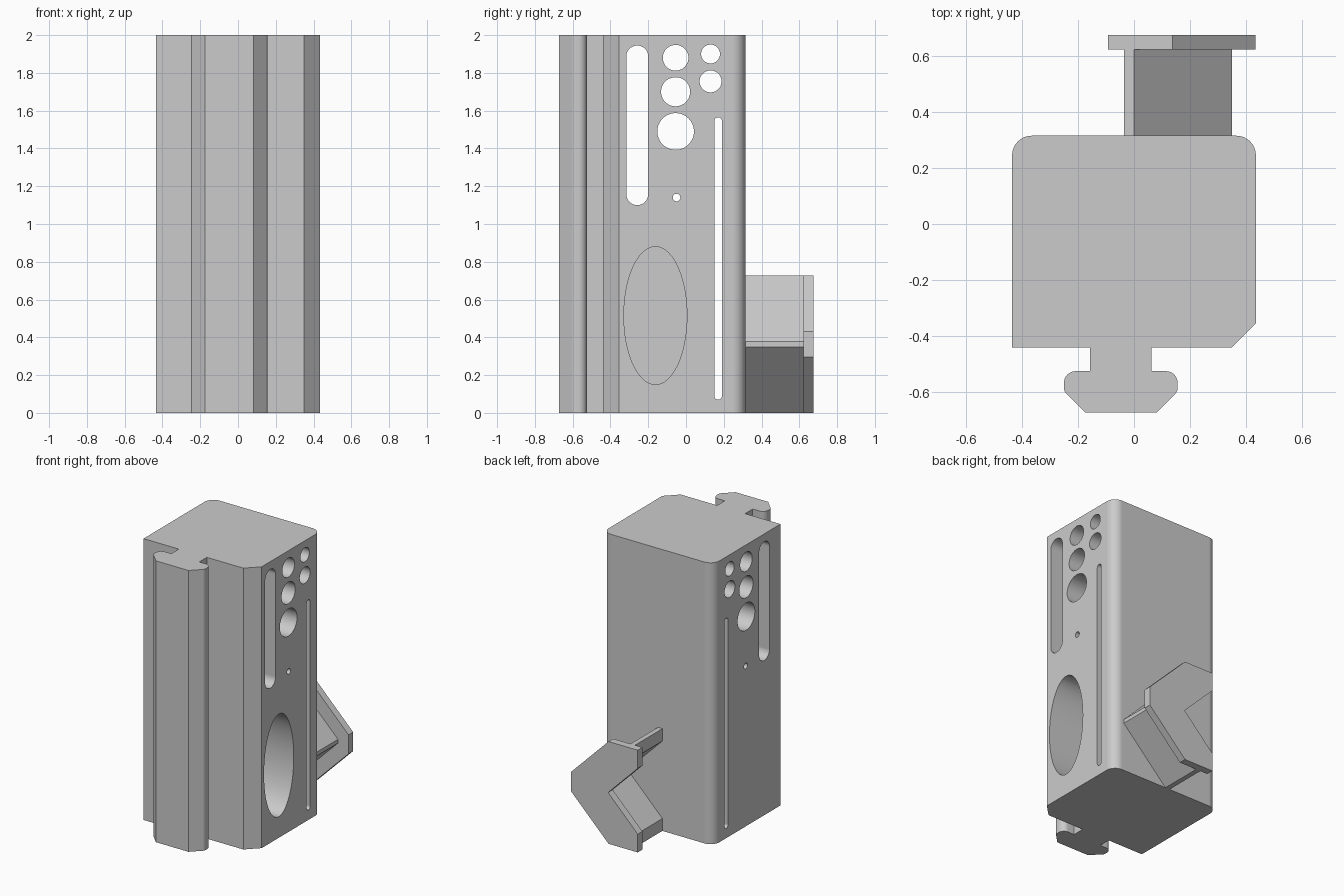
import bpy
import bmesh
from math import cos, sin, pi, tan
from mathutils import Vector

if "Cube" in bpy.data.objects:
    bpy.data.objects.remove(bpy.data.objects["Cube"], do_unlink=True)

grey = bpy.data.materials.new("light grey plastic")
grey.use_nodes = True
grey.diffuse_color = (0.6, 0.6, 0.6, 1)
grey.node_tree.nodes["Principled BSDF"].inputs["Base Color"].default_value = (0.6, 0.6, 0.6, 1)

# Map a profile point (a, b) and a depth d to 3D for each extrusion axis
PLACE = {"x": lambda a, b, d: (d, a, b),
         "y": lambda a, b, d: (a, d, b),
         "z": lambda a, b, d: (a, b, d)}


def add_prism(bm, profile, axis, start, end):
    """Extrude a closed 2D profile along an axis."""
    place = PLACE[axis]
    rings = [[bm.verts.new(place(a, b, d)) for a, b in profile] for d in (start, end)]
    n = len(profile)
    for ring in rings:
        bm.faces.new(ring)
    for i in range(n):
        j = (i + 1) % n
        bm.faces.new((rings[0][i], rings[0][j], rings[1][j], rings[1][i]))


def make_object(name, prisms):
    bm = bmesh.new()
    for prism in prisms:
        add_prism(bm, *prism)
    bmesh.ops.recalc_face_normals(bm, faces=bm.faces)
    mesh = bpy.data.meshes.new(name)
    bm.to_mesh(mesh)
    bm.free()
    mesh.materials.append(grey)
    obj = bpy.data.objects.new(name, mesh)
    bpy.context.collection.objects.link(obj)
    return obj


def fillet(corners, steps=8):
    """Round each (x, y, radius) corner of a polygon; radius 0 stays sharp."""
    out = []
    n = len(corners)
    for i, (x, y, r) in enumerate(corners):
        p = Vector((x, y))
        if not r:
            out.append((x, y))
            continue
        u = (Vector(corners[i - 1][:2]) - p).normalized()
        v = (Vector(corners[(i + 1) % n][:2]) - p).normalized()
        half = u.angle(v) / 2
        centre = p + (u + v).normalized() * (r / sin(half))
        first = p + u * (r / tan(half)) - centre
        last = p + v * (r / tan(half)) - centre
        sweep = pi - 2 * half
        for k in range(steps + 1):
            t = k / steps
            arc = (first * sin((1 - t) * sweep) + last * sin(t * sweep)) / sin(sweep)
            out.append(tuple(centre + arc))
    return out


def ellipse(y, z, ry, rz, n=48):
    return [(y + ry * cos(2 * pi * i / n), z + rz * sin(2 * pi * i / n)) for i in range(n)]


def slot(y, low, high, r, n=16):
    """Upright slot with round ends."""
    top = [(y + r * cos(pi * i / n), high - r + r * sin(pi * i / n)) for i in range(n + 1)]
    return top + [(2 * y - a, low + high - b) for a, b in top]


# Block outline with its T-shaped rail: right half of the rail is mirrored
RAIL_X = -0.047
rail_half = [(0.11, -0.44, 0), (0.11, -0.525, 0), (0.203, -0.525, 0.042),
             (0.203, -0.597, 0.03), (0.128, -0.672, 0)]
rail = [(RAIL_X - a, b, r) for a, b, r in rail_half]
rail += [(RAIL_X + a, b, r) for a, b, r in reversed(rail_half)]
outline = [(-0.435, 0.315, 0.07), (-0.435, -0.44, 0)] + rail
outline += [(0.35, -0.44, 0), (0.435, -0.355, 0), (0.435, 0.315, 0.07)]
block = make_object("block_with_rail", [(fillet(outline), "z", 0, 2)])

# Holes through the sides, and the blind oval pocket
holes = [slot(-0.258, 1.10, 1.945, 0.058), slot(0.17, 0.07, 1.565, 0.02)]
for y, z, r in [(-0.055, 1.88, 0.068), (-0.055, 1.70, 0.077), (-0.055, 1.49, 0.097),
                (0.13, 1.90, 0.05), (0.13, 1.755, 0.058), (-0.05, 1.14, 0.02)]:
    holes.append(ellipse(y, z, r, r))
cuts = [(h, "x", -0.6, 0.6) for h in holes]
cuts.append((ellipse(-0.162, 0.515, 0.167, 0.365, 64), "x", -0.3, 0.6))
cutter = make_object("hole_cutter", cuts)
cutter.hide_render = True

drill = block.modifiers.new("holes", "BOOLEAN")
drill.object = cutter
drill.operation = "DIFFERENCE"
drill.solver = "EXACT"
bpy.context.view_layer.objects.active = block
bpy.ops.object.modifier_apply(modifier=drill.name)
bpy.data.objects.remove(cutter, do_unlink=True)

# Smooth the round corners and holes
bpy.ops.object.select_all(action="DESELECT")
block.select_set(True)
bpy.context.view_layer.objects.active = block
bpy.ops.object.shade_smooth_by_angle(angle=pi / 6)
weighted = block.modifiers.new("flat sides", "WEIGHTED_NORMAL")
weighted.keep_sharp = True

# Hook on the back: lower halves mirrored about the middle height
MID = 0.3635


def mirror_up(half):
    return half + [(a, 2 * MID - b) for a, b in reversed(half)]


def hook(outer, tip, inner):
    low = mirror_up(outer)
    notch = mirror_up([tip, inner])
    # drop the doubled apex on the middle line
    return low + [notch[3], (inner[0], MID), notch[0]]


channel = hook([(-0.035, 0), (0, 0), (0.35, 0.35)], (-0.035, 0.088), (0.24, MID))
make_object("hook_channel", [(channel, "y", 0.30, 0.625)])

plate = hook([(-0.093, 0), (0.137, 0), (0.433, 0.296)], (-0.093, 0.13), (0.14, MID))
make_object("hook_end_plate", [(plate, "y", 0.623, 0.675)])
